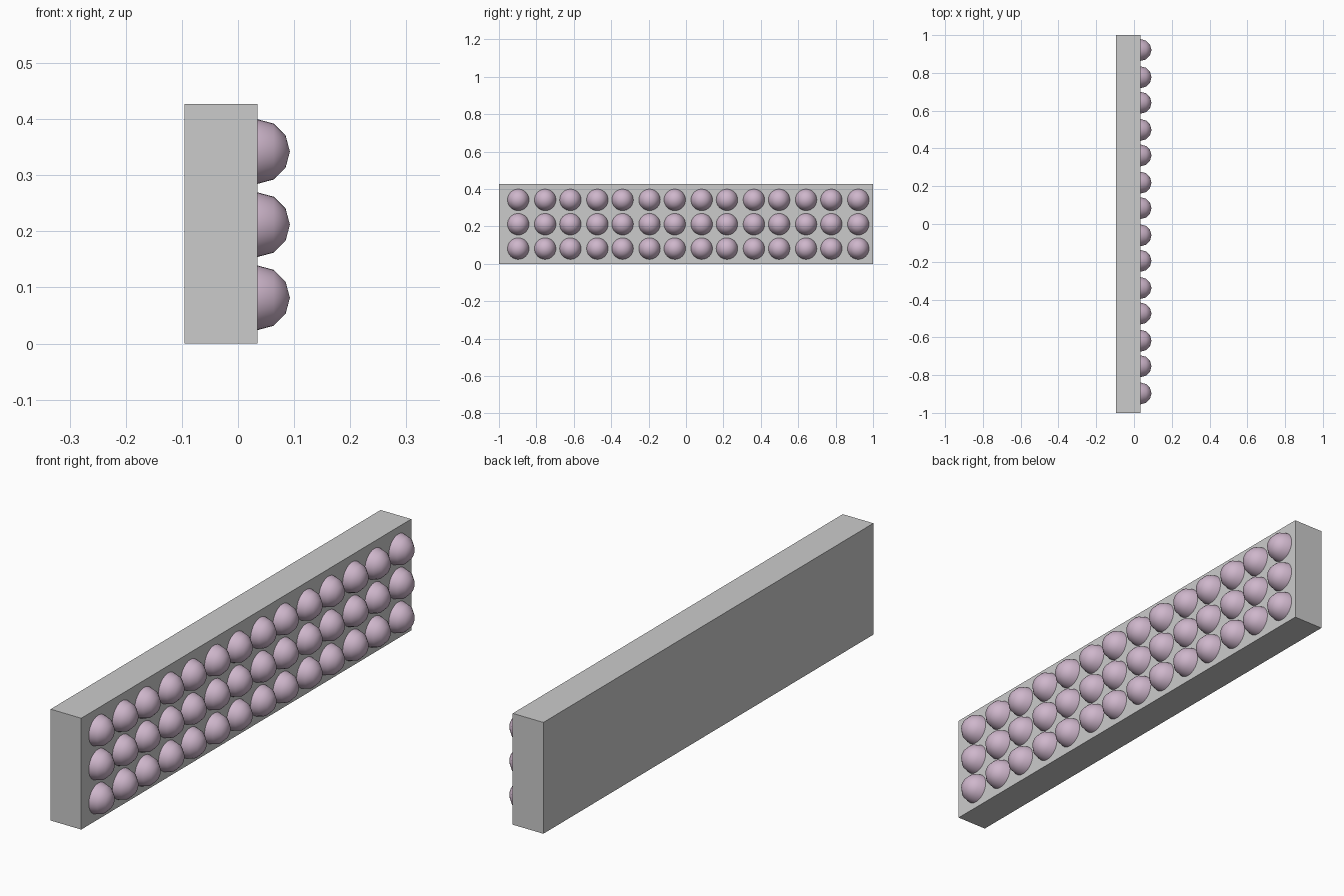
import bpy, bmesh
from math import pi, sin, cos

if "Cube" in bpy.data.objects:
    bpy.data.objects.remove(bpy.data.objects["Cube"])

FACE_X, RADIUS = 0.035, 0.0575
SEGMENTS, RINGS = 32, 3

# Backing slab
bpy.ops.mesh.primitive_cube_add(size=1, location=((FACE_X - 0.095) / 2, 0, 0.2135))
slab = bpy.context.object
slab.name = "backing_slab"
slab.scale = (0.13, 2, 0.427)
bpy.ops.object.transform_apply(location=False, rotation=False, scale=True)

# Shared half-dome mesh with its pole facing +x
bm = bmesh.new()
rings = []
for r in range(RINGS):
    a = r * pi / 2 / RINGS
    rings.append([bm.verts.new((RADIUS * sin(a),
                                RADIUS * cos(a) * cos(2 * pi * s / SEGMENTS),
                                RADIUS * cos(a) * sin(2 * pi * s / SEGMENTS)))
                  for s in range(SEGMENTS)])
pole = bm.verts.new((RADIUS, 0, 0))
for s in range(SEGMENTS):
    t = (s + 1) % SEGMENTS
    for lo, hi in zip(rings, rings[1:]):
        bm.faces.new((lo[s], lo[t], hi[t], hi[s]))
    bm.faces.new((rings[-1][s], rings[-1][t], pole))
for f in bm.faces:
    f.smooth = True
dome_mesh = bpy.data.meshes.new("dome")
bm.to_mesh(dome_mesh)
bm.free()

pink = bpy.data.materials.new("pale_pink")
pink.diffuse_color = (0.62, 0.47, 0.60, 1)
pink.use_nodes = True
pink.node_tree.nodes["Principled BSDF"].inputs["Base Color"].default_value = pink.diffuse_color
dome_mesh.materials.append(pink)

# Three rows of domes, set in seven slightly spaced pairs
for row in range(3):
    for pair in range(7):
        for side in range(2):
            dome = bpy.data.objects.new(f"dome_{row}_{pair * 2 + side}", dome_mesh)
            dome.location = (FACE_X, -0.897 + 0.279 * pair + 0.144 * side,
                             0.0815 + 0.1303 * row)
            bpy.context.collection.objects.link(dome)
